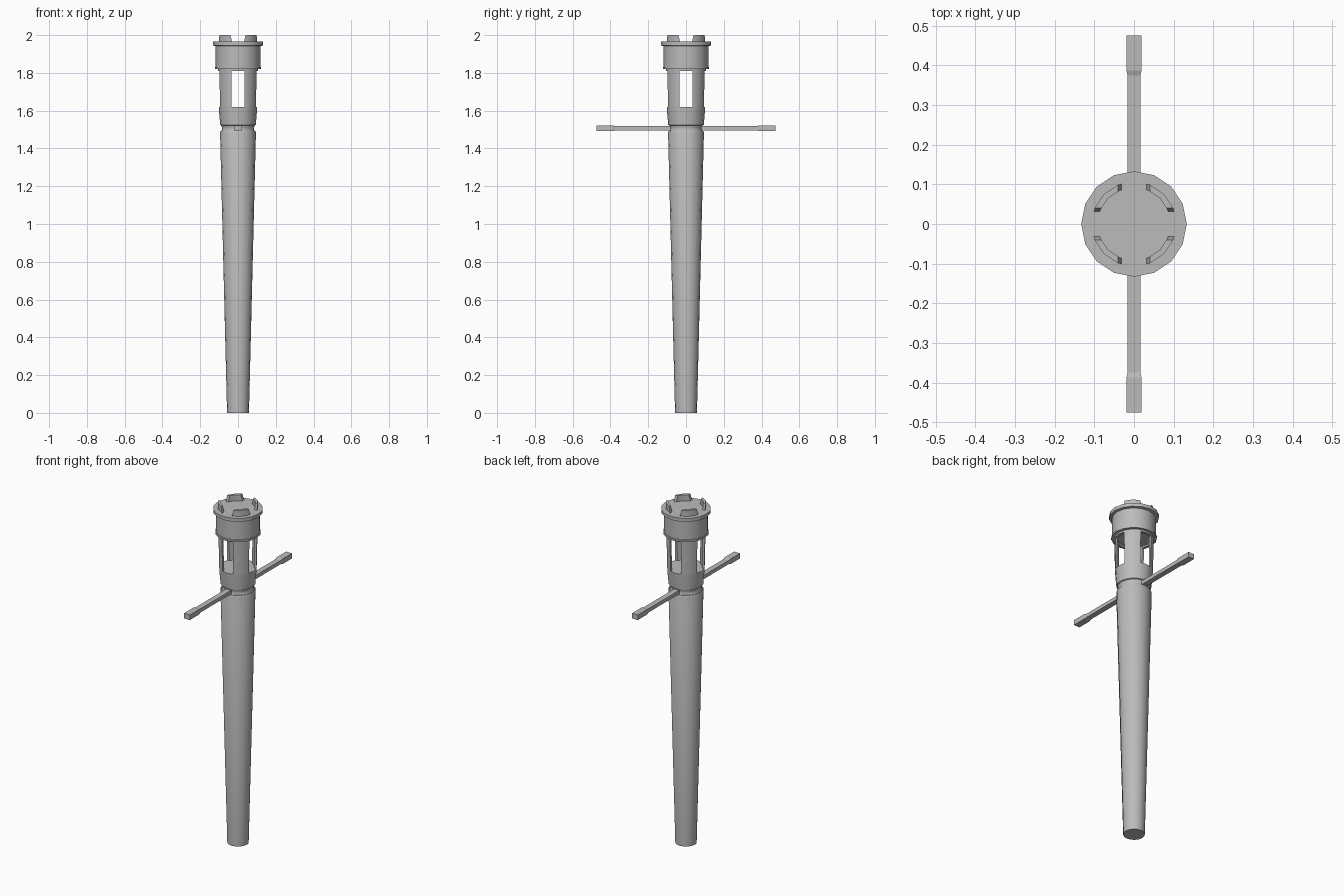
import bpy, bmesh, math
from mathutils import Matrix, Vector

if "Cube" in bpy.data.objects:
    bpy.data.objects.remove(bpy.data.objects["Cube"], do_unlink=True)

SIDES = 16
grey = bpy.data.materials.new("plain grey")
grey.use_nodes = True
grey.diffuse_color = (0.5, 0.5, 0.5, 1)
grey.node_tree.nodes["Principled BSDF"].inputs["Base Color"].default_value = (0.5, 0.5, 0.5, 1)


def make(name, bm):
    bmesh.ops.recalc_face_normals(bm, faces=bm.faces)
    mesh = bpy.data.meshes.new(name)
    bm.to_mesh(mesh)
    bm.free()
    mesh.materials.append(grey)
    obj = bpy.data.objects.new(name, mesh)
    bpy.context.collection.objects.link(obj)
    return obj


def select(obj):
    bpy.ops.object.select_all(action='DESELECT')
    obj.select_set(True)
    bpy.context.view_layer.objects.active = obj


def smooth(obj):
    select(obj)
    bpy.ops.object.shade_smooth_by_angle(angle=math.radians(30))


def revolve(name, profile, hollow=False):
    """Turn (radius, height) points round z; hollow closes the profile, solid caps both ends."""
    bm = bmesh.new()
    rings = [[bm.verts.new((r * math.cos(a), r * math.sin(a), z))
              for a in (math.tau * i / SIDES for i in range(SIDES))] for r, z in profile]
    pairs = list(zip(rings, rings[1:]))
    if hollow:
        pairs.append((rings[-1], rings[0]))
    else:
        bm.faces.new(rings[0])
        bm.faces.new(rings[-1])
    for low, high in pairs:
        for i in range(SIDES):
            j = (i + 1) % SIDES
            bm.faces.new((low[i], low[j], high[j], high[i]))
    return make(name, bm)


def cut_cross(obj, z0, z1, half0, half1):
    """Cut a slot through the part along x and along y, wider or narrower at the top."""
    for turn in (0, math.pi / 2):
        bm = bmesh.new()
        bmesh.ops.create_cube(bm, size=1)
        for v in bm.verts:
            up = v.co.z > 0
            half = half1 if up else half0
            v.co = Vector((math.copysign(half, v.co.x), v.co.y, z1 if up else z0))
        bm.transform(Matrix.Rotation(turn, 4, 'Z'))
        cutter = make("slot_cutter", bm)
        cutter.hide_render = True
        mod = obj.modifiers.new("slot", 'BOOLEAN')
        mod.operation = 'DIFFERENCE'
        mod.solver = 'EXACT'
        mod.object = cutter
        select(obj)
        bpy.ops.object.modifier_apply(modifier=mod.name)
        bpy.data.objects.remove(cutter, do_unlink=True)


# Tapered post and the grooved neck above it
smooth(revolve("post", [(0.058, 0), (0.095, 1.485), (0.092, 1.492), (0.08, 1.492)]))
smooth(revolve("neck", [(0.09, 1.488), (0.085, 1.5), (0.085, 1.512), (0.09, 1.525)]))

# Lantern cup with its floor, and the open frame with four windows
smooth(revolve("lantern_cup", [(0.086, 1.52), (0.094, 1.525), (0.099, 1.58), (0.1015, 1.62)]))
frame = revolve("lantern_frame", [(0.1015, 1.62), (0.106, 1.82), (0.092, 1.82), (0.088, 1.62)], True)
cut_cross(frame, 1.6, 1.81, 0.035, 0.035)
smooth(frame)

# Cap with a small lower band and a wide top rim
smooth(revolve("cap", [(0.105, 1.82), (0.122, 1.82), (0.122, 1.83), (0.118, 1.832),
                       (0.118, 1.942), (0.133, 1.945), (0.133, 1.965), (0.1, 1.965)]))

# Four crown tabs on the cap
crown = revolve("crown_tabs", [(0.107, 1.96), (0.107, 2.0), (0.092, 2.0), (0.092, 1.96)], True)
cut_cross(crown, 1.95, 2.01, 0.028, 0.043)
smooth(crown)


# Crossbar: thin bar with a thicker grip at each end
def bar(name, stations):
    bm = bmesh.new()
    rings = [[bm.verts.new((sx * w, y, 1.507 + sz * h))
              for sx, sz in ((-1, -1), (1, -1), (1, 1), (-1, 1))] for y, w, h in stations]
    bm.faces.new(rings[0])
    bm.faces.new(rings[-1])
    for a, b in zip(rings, rings[1:]):
        for i in range(4):
            j = (i + 1) % 4
            bm.faces.new((a[i], a[j], b[j], b[i]))
    return make(name, bm)


half = [(0.375, 0.016, 0.011), (0.387, 0.019, 0.015), (0.475, 0.019, 0.015)]
bar("crossbar", [(-y, w, h) for y, w, h in reversed(half)] + half)
